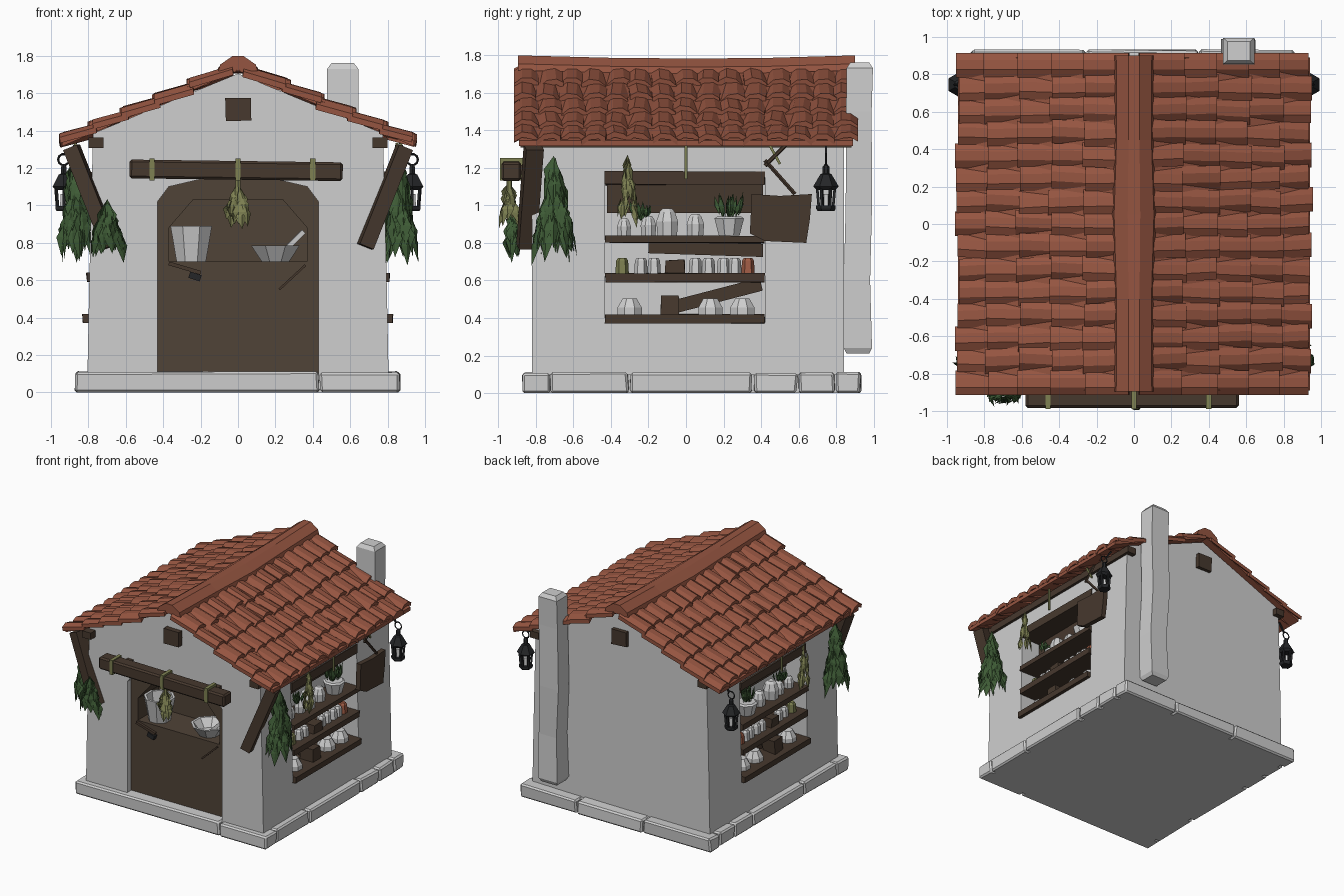
import bpy, bmesh, math, random
from mathutils import Vector, Matrix

if "Cube" in bpy.data.objects:
    bpy.data.objects.remove(bpy.data.objects["Cube"])
random.seed(4)
R = random.uniform

def material(name, r, g, b):
    m = bpy.data.materials.new(name)
    m.diffuse_color = (r, g, b, 1)
    m.use_nodes = True
    m.node_tree.nodes["Principled BSDF"].inputs["Base Color"].default_value = m.diffuse_color
    return m
PLASTER = material("plaster white", .62, .62, .62)
TILE = material("terracotta", .30, .09, .052)
WOOD = material("dark wood", .062, .040, .027)
DOOR = material("door wood", .080, .056, .038)
GREEN = material("leaf green", .048, .105, .036)
OLIVE = material("dried herb", .21, .22, .085)
IRON = material("black iron", .018, .019, .021)
CLAY = material("orange clay", .36, .11, .06)

def finish(name, bm, mat, bevel=0, solid=True):
    if solid:
        bmesh.ops.recalc_face_normals(bm, faces=bm.faces)
    if bevel:
        bmesh.ops.bevel(bm, geom=bm.edges[:], offset=bevel, segments=1, affect='EDGES')
    me = bpy.data.meshes.new(name)
    bm.to_mesh(me); bm.free()
    me.materials.append(mat)
    ob = bpy.data.objects.new(name, me)
    bpy.context.collection.objects.link(ob)
    return ob

def add_loft(bm, rings):
    """Skin closed rings of equal length and cap the ends."""
    vs = [[bm.verts.new(p) for p in r] for r in rings]
    n = len(vs[0])
    for a, b in zip(vs, vs[1:]):
        for i in range(n):
            bm.faces.new((a[i], a[(i+1) % n], b[(i+1) % n], b[i]))
    bm.faces.new(vs[0][::-1]); bm.faces.new(vs[-1])

def loft(name, rings, mat, bevel=0):
    bm = bmesh.new(); add_loft(bm, rings)
    return finish(name, bm, mat, bevel)

def prism(name, prof, y0, y1, mat):
    return loft(name, [[(x, y, z) for x, z in prof] for y in (y0, y1)], mat)

def box(name, lo, hi, mat, jit=0, bevel=0):
    r = [[(x + R(-jit, jit), y + R(-jit, jit), z + (R(-jit, jit) if z > .01 else 0))
          for x, y in ((lo[0], lo[1]), (hi[0], lo[1]), (hi[0], hi[1]), (lo[0], hi[1]))]
         for z in (lo[2], hi[2])]
    return loft(name, r, mat, bevel)

def beam(name, p, q, w, h, mat, sides=4, bevel=0):
    p, q = Vector(p), Vector(q)
    rot = (q - p).to_track_quat('Z', 'Y')
    f = math.sqrt(2) if sides == 4 else 1
    sec = [Vector((math.cos(a)*w/2*f, math.sin(a)*h/2*f, 0))
           for a in (2*math.pi*(i+.5)/sides for i in range(sides))]
    return loft(name, [[c + rot @ v for v in sec] for c in (p, q)], mat, bevel)

def turned(name, pos, prof, mat, sides=8):
    """Turned shape from (radius, height) pairs."""
    x, y, z = pos
    return loft(name, [[(x + r*math.cos(2*math.pi*(i+.5)/sides), y + r*math.sin(2*math.pi*(i+.5)/sides), z + h)
                        for i in range(sides)] for r, h in prof], mat)

def cut(ob, *cutters):
    bpy.context.view_layer.objects.active = ob
    for c in cutters:
        c.hide_render = True
        m = ob.modifiers.new("cut", 'BOOLEAN')
        m.object, m.operation, m.solver = c, 'DIFFERENCE', 'EXACT'
        bpy.ops.object.modifier_apply(modifier=m.name)
        bpy.data.objects.remove(c)

def leaves(name, top, length, rx, ry, n, mat, up=False, leaf=.16, wide=.035):
    """Bundle of folded leaves spreading from a tied point."""
    bm = bmesh.new()
    top = Vector(top); sg = 1 if up else -1
    for i in range(n):
        a, t = R(0, 6.28), R(0, 1)
        out = Vector((math.cos(a)*rx, math.sin(a)*ry, 0))
        s = top + out*t*.75 + Vector((0, 0, sg*t*(length - leaf)))
        e = s + out*R(.15, .45) + Vector((0, 0, sg*leaf*R(.75, 1)))
        side = Vector((-math.sin(a), math.cos(a), 0))*wide*R(.7, 1.1)
        side.rotate(Matrix.Rotation(R(-.8, .8), 3, 'Z'))
        m = s.lerp(e, .45)
        v = [bm.verts.new(p) for p in (s, m + side, e, m - side, m + out.normalized()*.012)]
        for j in range(4):
            bm.faces.new((v[j], v[(j+1) % 4], v[4]))
    return finish(name, bm, mat, solid=False)

# Stone footing: core slab and rim blocks
box("footing_core", (-.82, -.82, 0), (.82, .87, .1), PLASTER)
for y0, y1, marks in ((-.87, -.72, (-.87, .44, .87)), (.80, .93, (-.87, -.25, .35, .87))):
    for a, b in zip(marks, marks[1:]):
        box("footing_stone", (a, y0, 0), (b - .008, y1, .108), PLASTER, .006, .012)
for s in (1, -1):
    for a, b in ((-.72, -.3), (-.3, .36), (.36, .6), (.6, .8)):
        x = sorted((s*.72, s*.865))
        box("footing_stone", (x[0], a, 0), (x[1], b - .008, .108), PLASTER, .006, .012)

# Plaster walls with arched doorway and side niches
gable = [(-.805, .09), (.805, .09), (.795, .6), (.775, 1.385), (0, 1.705), (-.775, 1.385), (-.795, .6)]
walls = prism("walls", gable, -.82, .84, PLASTER)
arch = [(-.43, .1), (.43, .1), (.43, 1.02), (.37, 1.1), (.2, 1.14), (-.2, 1.14), (-.37, 1.1), (-.43, 1.02)]
cut(walls, prism("arch_cutter", arch, -1, -.45, PLASTER),
    *[box("niche_cutter", (min(s*.6, s), -.43, .375), (max(s*.6, s), .42, 1.18), PLASTER) for s in (1, -1)])

# Door with serving hatch
door = prism("door", arch, -.77, -.44, DOOR)
hatch = [(-.37, .7), (.37, .7), (.37, .88), (.24, 1.03), (-.24, 1.03), (-.37, .88)]
cut(door, prism("hatch_cutter", hatch, -.9, -.5, DOOR))
turned("bucket", (-.25, -.66, .7), [(.085, 0), (.12, .19), (.10, .19), (.08, .05)], PLASTER)
turned("bowl", (.2, -.66, .7), [(.08, 0), (.14, .085), (.12, .085), (.07, .02)], PLASTER)
beam("ladle", (.22, -.66, .73), (.35, -.64, .86), .025, .025, PLASTER)
beam("latch_bar", (-.37, -.785, .69), (-.2, -.785, .64), .02, .02, WOOD)
beam("latch_hook", (-.26, -.785, .63), (-.2, -.785, .61), .04, .035, IRON)
beam("door_peg", (.22, -.78, .55), (.36, -.78, .68), .012, .012, WOOD)

# Roof deck, rows of curved tiles and ridge cap
def deck(x):
    return 1.72 - .43*abs(x)
prism("roof_deck", [(-.94, deck(.94)), (0, deck(0)), (.94, deck(.94)), (.94, deck(.94)+.03),
                    (0, 1.75), (-.94, deck(.94)+.03)], -.89, .89, TILE)
rows = [.06, .27, .45, .62, .79, .945]
COLS = 15
for s in (1, -1):
    bm = bmesh.new()
    for xa, xb in zip(rows, rows[1:]):
        for c in range(COLS):
            w = 1.82/COLS
            y0 = -.91 + c*w
            tilt, skew, end = R(-.012, .012), R(-.012, .012), xb + R(-.014, .014)
            rings = []
            for x, lift, sk in ((xa - .03, .012, 0), (end, .042, skew)):
                top = [(s*x, y0 + w*f + (sk if 0 < c < COLS-1 else 0), deck(x) + lift + h + tilt*(f-.5)*2)
                       for f, h in ((-.04, 0), (.3, .028), (.72, .026), (1.04, 0))]
                rings.append(top + [(p[0] - s*.006, p[1], p[2] - .03) for p in top[::-1]])
            add_loft(bm, rings)
    finish("roof_tiles", bm, TILE)
loft("ridge_cap", [[(x*k, y, z + d) for x, z in ((-.105, 1.715), (-.095, 1.75), (-.03, 1.795), (.03, 1.795),
                                                 (.095, 1.75), (.105, 1.715), (0, 1.72))]
                   for y, k, d in ((-.895, 1, .003), (-.4, .98, -.01), (.05, 1.12, -.014), (.45, .98, -.01), (.9, 1, .003))], TILE)

# Chimney on the back wall
loft("chimney", [[(cx + a*h, cy + b*k, z) for a, b in ((-1, -1), (1, -1), (1, 1), (-1, 1))]
                 for cx, cy, z, h, k in ((.56, .915, .21, .07, .06), (.56, .915, .24, .085, .075), (.57, .91, .6, .08, .07),
                                         (.55, .92, 1.0, .085, .07), (.56, .92, 1.5, .085, .068),
                                         (.56, .925, 1.73, .083, .07), (.56, .925, 1.76, .06, .05))], PLASTER)

# Timber ends, door beam and corner braces
for s in (-1, 1):
    box("ridge_beam_end", (-.068, min(s*.78, s*.87), 1.45), (.068, max(s*.78, s*.87), 1.57), WOOD, .004)
    beam("eave_purlin", (s*.76, -.88, 1.335), (s*.76, .88, 1.335), .08, .055, WOOD)
    beam("corner_brace", (s*.68, -.85, .78), (s*.89, -.81, 1.31), .095, .08, WOOD)
beam("door_beam", (-.58, -.93, 1.195), (.56, -.93, 1.18), .105, .1, WOOD, bevel=.012)
for x in (-.46, 0, .4):
    beam("beam_rope", (x - .014, -.93, 1.192), (x + .014, -.93, 1.192), .118, .118, OLIVE)
for x in (-.4, .4):
    beam("beam_bracket", (x, -.8, 1.19), (x, -.92, 1.19), .05, .05, WOOD)
leaves("door_herbs", (0, -.94, 1.13), .27, .075, .05, 34, OLIVE, leaf=.13)
beam("herb_stem", (0, -.94, 1.06), (0, -.94, 1.24), .03, .03, OLIVE, 6)

for s in (1, -1):
    # Hanging herbs at the front corners and over the window
    leaves("corner_herbs", (s*.87, -.70, 1.28), .62, .09, .12, 95, GREEN, leaf=.2, wide=.04)
    leaves("window_herbs", (s*.86, -.31, 1.28), .42, .04, .055, 26, OLIVE, leaf=.14, wide=.025)
    beam("window_string", (s*.87, 0, 1.14), (s*.87, 0, 1.33), .014, .014, OLIVE)

    # Shelves in the side niche
    for z, t, x in ((.37, .05, .83), (.59, .05, .81), (.80, .04, .81), (1.11, .07, .79)):
        box("shelf", (min(s*.6, s*x), -.43, z), (max(s*.6, s*x), .42, z + t), WOOD, .004)
    box("niche_back_board", (min(s*.6, s*.62), -.42, .96), (max(s*.6, s*.62), .41, 1.12), WOOD)
    beam("niche_back_plank", (s*.62, -.2, .78), (s*.62, .41, .76), .03, .07, WOOD)
    beam("niche_slanted_plank", (s*.63, -.1, .45), (s*.63, .4, .58), .03, .07, WOOD)

    # Pots, jars and plants
    jar = [(.045, 0), (.05, .06), (.035, .10), (.02, .115)]
    pot = [(.06, 0), (.085, .09), (.07, .10)]
    for y, k in ((-.33, .8), (-.1, 1.25), (.05, 1.0), (-.2, .9)):
        turned("shelf_jar", (s*.7, y, .84), [(r*k, h*k) for r, h in jar], PLASTER)
    turned("plant_pot", (s*.71, .23, .84), pot, PLASTER)
    leaves("pot_plant", (s*.71, .23, .92), .16, .06, .085, 26, GREEN, up=True, leaf=.13, wide=.016)
    leaves("small_plant", (s*.70, -.23, .91), .12, .05, .07, 18, GREEN, up=True, leaf=.09, wide=.016)
    for i, y in enumerate((-.34, -.24, -.17, .05, .12, .2, .26, .33)):
        m = OLIVE if i == 0 else CLAY if i == 7 else PLASTER
        turned("small_jar", (s*.72, y, .635), [(.036, 0), (.032, .07), (.022, .085)], m, 6)
    box("shelf_crate", (min(s*.66, s*.77), -.11, .635), (max(s*.66, s*.77), -.01, .71), WOOD, .006)
    for y in (-.3, .13, .3):
        turned("covered_bowl", (s*.71, y, .415), [(.07, 0), (.07, .04), (.04, .09)], PLASTER)
    box("wooden_box", (min(s*.66, s*.78), -.14, .415), (max(s*.66, s*.78), -.04, .52), WOOD, .01)

    # Lantern hung under the eave
    lx, ly = s*.932, .745
    turned("lantern_base", (lx, ly, .97), [(.045, 0), (.052, .012), (.052, .028)], IRON, 6)
    turned("lantern_roof", (lx, ly, 1.09), [(.05, -.008), (.068, .01), (.03, .075), (.018, .08), (.018, .115), (.006, .13)], IRON, 6)
    for i in range(6):
        a = math.pi*(i + .5)/3
        dx, dy = math.cos(a), math.sin(a)
        beam("lantern_post", (lx + dx*.038, ly + dy*.038, .99), (lx + dx*.047, ly + dy*.047, 1.09), .014, .014, IRON)
    turned("lantern_candle", (lx, ly, .99), [(.022, 0), (.02, .07)], PLASTER, 6)
    bpy.ops.mesh.primitive_torus_add(major_segments=10, minor_segments=4, major_radius=.03, minor_radius=.006,
                                     location=(lx, ly, 1.245), rotation=(math.pi/2, 0, 0))
    ring = bpy.context.object
    ring.name = "lantern_ring"; ring.data.materials.append(IRON)
    beam("lantern_hook", (lx - s*.02, ly, 1.265), (lx - s*.07, ly, 1.34), .012, .012, IRON)

# Extra bunch tied to the left brace
leaves("brace_herbs", (-.70, -.92, 1.04), .36, .10, .035, 60, GREEN, leaf=.17, wide=.04)

# Blank hanging board on the right wall, with branch and cords
loft("hanging_board", [[(x, y, z) for y, z in ((.34, .85), (.42, .81), (.64, .80), (.66, .93), (.67, 1.06), (.5, 1.05), (.35, 1.06))]
                       for x in (.83, .87)], WOOD)
beam("board_branch", (.85, .42, 1.24), (.85, .58, 1.06), .022, .022, WOOD, 5)
beam("board_branch", (.85, .53, 1.32), (.85, .42, 1.21), .022, .022, WOOD, 5)
beam("board_cord", (.85, .44, 1.33), (.85, .50, 1.22), .014, .014, OLIVE)
